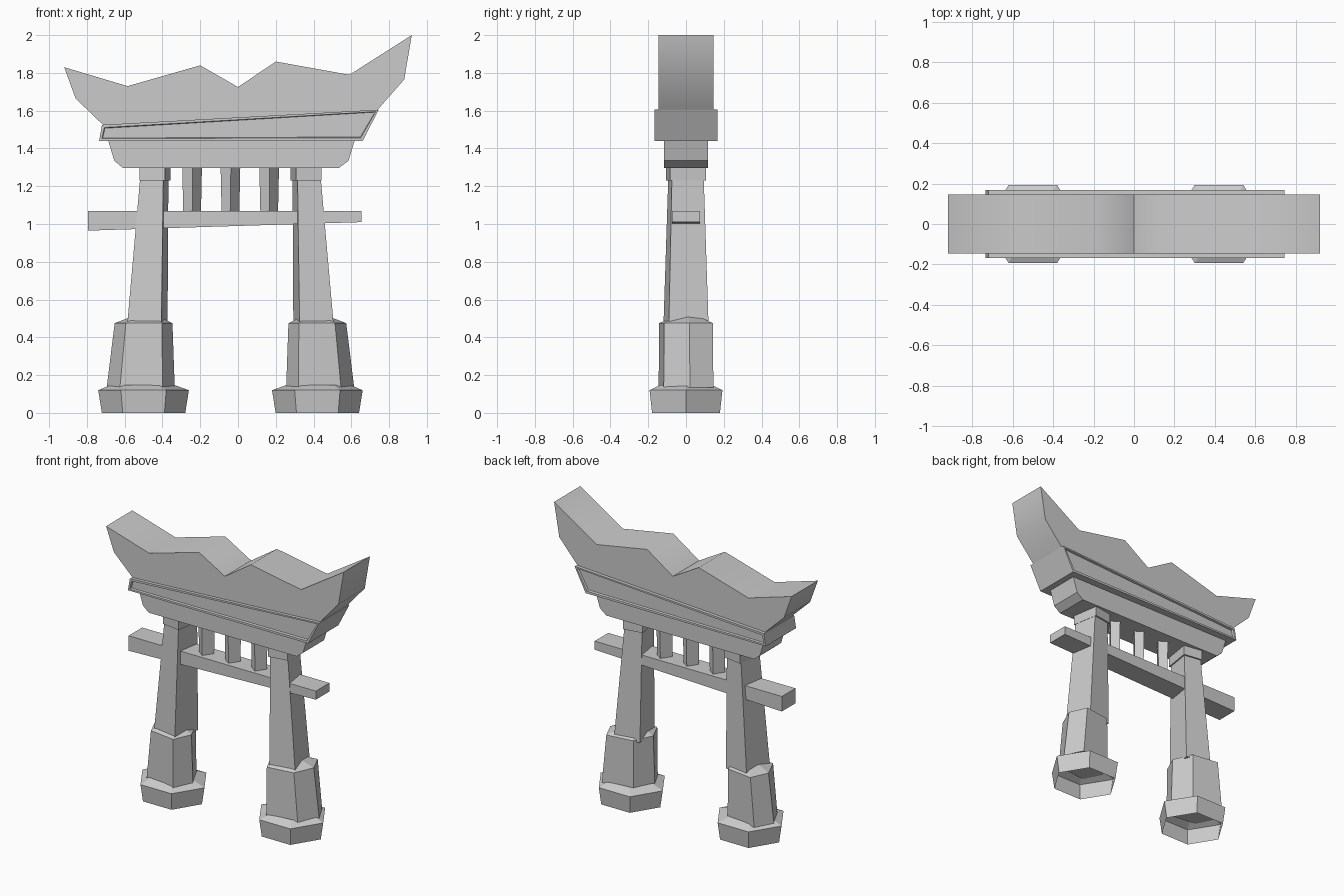
import bpy, bmesh, math

if "Cube" in bpy.data.objects:
    bpy.data.objects.remove(bpy.data.objects["Cube"])

MID = -0.04  # mirror line of the two pillars


def finish(bm, name):
    bmesh.ops.recalc_face_normals(bm, faces=bm.faces)
    me = bpy.data.meshes.new(name)
    bm.to_mesh(me)
    bm.free()
    ob = bpy.data.objects.new(name, me)
    bpy.context.collection.objects.link(ob)
    return ob


def loft(name, rings, cap_bottom=True, cap_top=True):
    """Join stacked rings of equal vertex count."""
    bm = bmesh.new()
    vs = [[bm.verts.new(p) for p in r] for r in rings]
    n = len(vs[0])
    for a, b in zip(vs, vs[1:]):
        for i in range(n):
            j = (i + 1) % n
            bm.faces.new((a[i], a[j], b[j], b[i]))
    if cap_bottom:
        bm.faces.new(vs[0][::-1])
    if cap_top:
        bm.faces.new(vs[-1])
    return finish(bm, name)


def slab(name, profile, half, recess=False):
    """Extrude an x-z profile symmetrically along y."""
    ob = loft(name, [[(x, y, z) for x, z in profile] for y in (-half, half)])
    if recess:
        bm = bmesh.new()
        bm.from_mesh(ob.data)
        bm.normal_update()
        faces = [f for f in bm.faces if abs(f.normal.y) > 0.9]
        bmesh.ops.inset_individual(bm, faces=faces, thickness=0.019, depth=0)
        bmesh.ops.inset_individual(bm, faces=faces, thickness=0.005, depth=-0.014)
        bm.to_mesh(ob.data)
        bm.free()
    return ob


def rect(cx, w, d, z, deg, s=1):
    """Rotated rectangle ring; s mirrors it about MID."""
    c, k = math.cos(math.radians(deg)), math.sin(math.radians(deg))
    pts = [(-w / 2, -d / 2), (w / 2, -d / 2), (w / 2, d / 2), (-w / 2, d / 2)]
    return [(MID + s * (cx + x * c - y * k), x * k + y * c, z) for x, y in pts]


def hexa(cx, pts, z, sx, sy, s):
    """Centrally symmetric hexagon from three points."""
    full = pts + [(-x, -y) for x, y in pts]
    return [(MID + s * (cx + x * sx), y * sy, z) for x, y in full]


# Roof with jagged ridge
roof = slab("roof", [(-0.92, 1.83), (-0.585, 1.73), (-0.2, 1.84), (0, 1.725),
                     (0.2, 1.86), (0.59, 1.79), (0.92, 2.0), (0.88, 1.765),
                     (0.735, 1.6), (0.68, 1.5), (-0.69, 1.5), (-0.72, 1.53),
                     (-0.86, 1.665)], 0.145)
bpy.context.view_layer.objects.active = roof
roof.select_set(True)
bpy.ops.object.shade_smooth_by_angle(angle=math.radians(60))

# Recessed band and lower lintel
slab("roof_band", [(-0.72, 1.525), (0.745, 1.605), (0.66, 1.44), (-0.735, 1.44)],
     0.168, recess=True)
slab("lintel", [(-0.69, 1.45), (0.62, 1.45), (0.585, 1.335), (0.535, 1.297),
                (-0.61, 1.297), (-0.655, 1.335)], 0.117)

# Tie beam
slab("tie_beam", [(-0.795, 1.07), (0.655, 1.07), (0.655, 1.01), (-0.795, 0.965)], 0.075)

# Short struts between beam and lintel
for i, x in enumerate((-0.203, 0, 0.205)):
    loft(f"strut_{i + 1}", [rect(x, 0.058, 0.08, 1.05, -35),
                            rect(x, 0.066, 0.088, 1.31, -35)])

# Mirrored pillars: foot, plinth, shaft, cap
FOOT = [(-0.12, -0.193), (0.12, -0.193), (0.24, 0)]
PLINTH = [(-0.115, -0.145), (0.11, -0.118), (0.18, 0.02)]
for side, s in (("left", -1), ("right", 1)):
    loft(f"{side}_foot", [hexa(0.46, FOOT, 0, 0.92, 0.93, s),
                          hexa(0.46, FOOT, 0.12, 1, 1, s),
                          hexa(0.465, FOOT, 0.148, 0.7, 0.7, s)], cap_bottom=False)
    loft(f"{side}_plinth", [hexa(0.475, PLINTH, 0.135, 1, 1, s),
                            hexa(0.46, PLINTH, 0.475, 0.85, 0.98, s),
                            hexa(0.45, PLINTH, 0.51, 0.4, 0.45, s)])
    loft(f"{side}_shaft", [rect(0.44, 0.183, 0.213, 0.46, 9, s),
                           rect(0.403, 0.124, 0.17, 1.25, 9, s)])
    loft(f"{side}_cap", [rect(0.4, 0.137, 0.192, 1.23, 9, s),
                         rect(0.4, 0.137, 0.192, 1.3, 9, s)])
